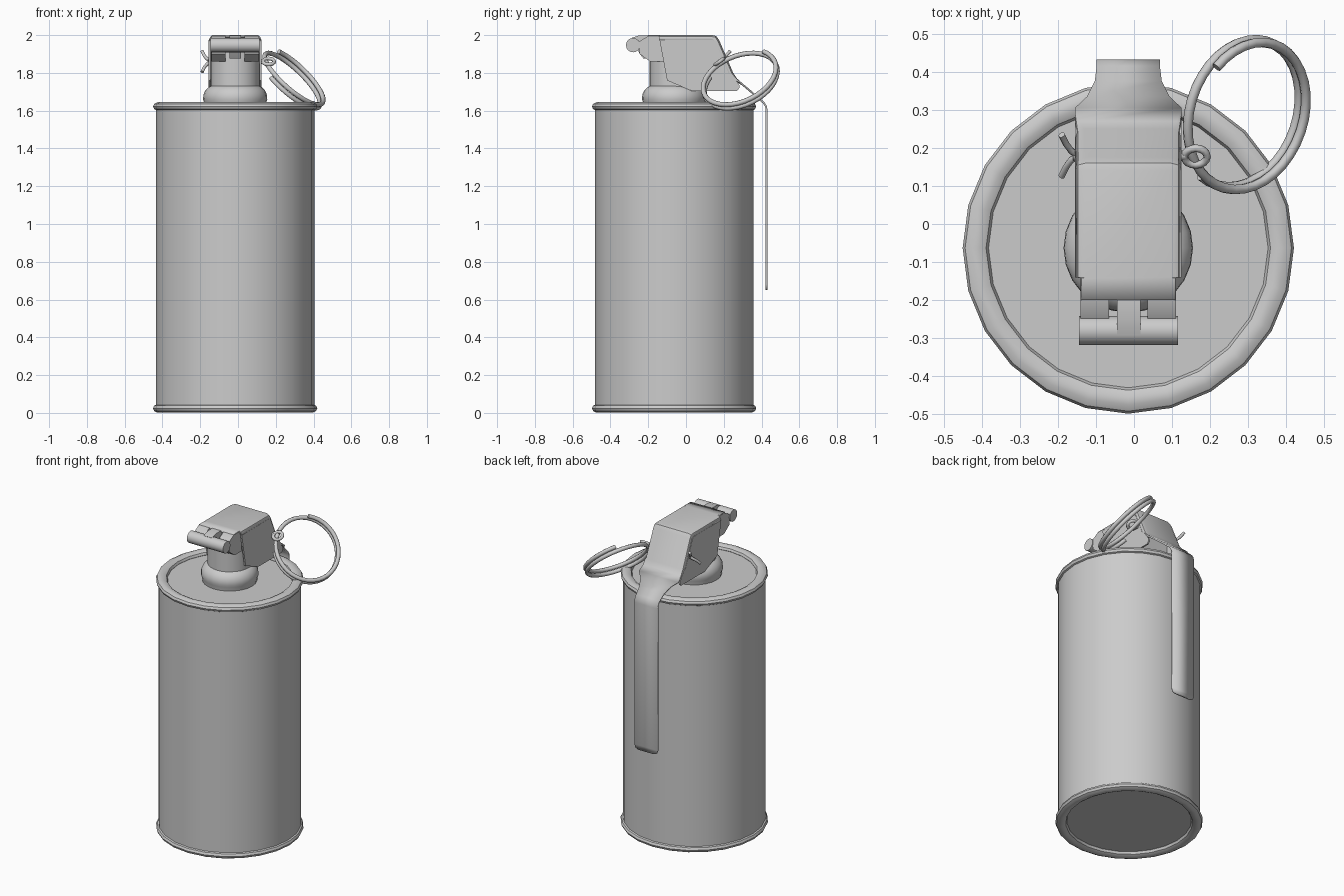
import bpy, bmesh, math
from mathutils import Vector

cube = bpy.data.objects.get("Cube")
if cube:
    bpy.data.objects.remove(cube, do_unlink=True)

metal = bpy.data.materials.new("grey_metal")
metal.use_nodes = True
metal.diffuse_color = (0.6, 0.6, 0.6, 1)
metal.node_tree.nodes["Principled BSDF"].inputs["Base Color"].default_value = (0.6, 0.6, 0.6, 1)

CX, CY = -0.015, -0.063   # axis of the canister


def finish(name, bm, angle=35):
    bmesh.ops.recalc_face_normals(bm, faces=bm.faces)
    mesh = bpy.data.meshes.new(name)
    bm.to_mesh(mesh)
    bm.free()
    mesh.materials.append(metal)
    ob = bpy.data.objects.new(name, mesh)
    bpy.context.collection.objects.link(ob)
    bpy.ops.object.select_all(action='DESELECT')
    ob.select_set(True)
    bpy.context.view_layer.objects.active = ob
    bpy.ops.object.shade_smooth_by_angle(angle=math.radians(angle))
    return ob


def skin(bm, rows, close_rows=False, close_cols=False):
    """Bridge equal rows of points with quads."""
    vs = [[bm.verts.new(p) for p in row] for row in rows]
    n, m = len(vs), len(vs[0])
    for i in range(n if close_rows else n - 1):
        for j in range(m if close_cols else m - 1):
            a, b = vs[i], vs[(i + 1) % n]
            k = (j + 1) % m
            bm.faces.new((a[j], a[k], b[k], b[j]))
    return vs


def lathe(name, profile, sides=24, loop=False, caps=True):
    bm = bmesh.new()
    rows = []
    for r, z in profile:
        rows.append([(CX + r * math.cos(math.tau * i / sides),
                      CY + r * math.sin(math.tau * i / sides), z) for i in range(sides)])
    vs = skin(bm, rows, close_rows=loop, close_cols=True)
    if caps and not loop:
        bm.faces.new(vs[0])
        bm.faces.new(vs[-1])
    return finish(name, bm)


def prism(name, outline, low, high, axis):
    """Extrude an outline along x (outline is y, z) or z (outline is x, y)."""
    bm = bmesh.new()
    put = (lambda p, t: (t, *p)) if axis == 'x' else (lambda p, t: (*p, t))
    vs = skin(bm, [[put(p, t) for p in outline] for t in (low, high)], close_cols=True)
    for row in vs:
        bm.faces.new(row)
    return finish(name, bm)


def tube(name, points, radius, closed=False, sides=8):
    bm = bmesh.new()
    pts = [Vector(p) for p in points]
    n = len(pts)
    rows, side = [], None
    for i, p in enumerate(pts):
        if closed:
            t = pts[(i + 1) % n] - pts[i - 1]
        else:
            t = pts[min(i + 1, n - 1)] - pts[max(i - 1, 0)]
        t.normalize()
        side = t.orthogonal() if side is None else side - t * side.dot(t)
        side.normalize()
        up = t.cross(side)
        rows.append([p + radius * (side * math.cos(math.tau * k / sides)
                                   + up * math.sin(math.tau * k / sides)) for k in range(sides)])
    vs = skin(bm, rows, close_rows=closed, close_cols=True)
    if not closed:
        bm.faces.new(vs[0])
        bm.faces.new(vs[-1])
    return finish(name, bm, 50)


# Canister with recessed ends, and its rolled rims
lathe("canister_body", [(0.37, 0.025), (0.42, 0.025), (0.42, 1.62), (0.37, 1.62)])
for name, z in (("bottom_rim", 0.024), ("top_rim", 1.622)):
    lathe(name, [(0.401 + 0.034 * math.cos(math.tau * k / 10),
                  z + 0.024 * math.sin(math.tau * k / 10)) for k in range(10)], loop=True)

# Fuse collar and rounded-front fuse head
lathe("fuse_collar", [(0.16, 1.61), (0.165, 1.645), (0.17, 1.66), (0.168, 1.685),
                      (0.158, 1.708), (0.14, 1.725), (0.12, 1.735)])
arc = [math.pi + math.pi * k / 14 for k in range(15)]
head = [(CX + 0.13 * math.cos(a), CY + 0.13 * math.sin(a)) for a in arc]
prism("fuse_head", head + [(0.115, 0.13), (-0.145, 0.13)], 1.705, 1.985, 'z')

# Hinge ears, hinge pin and lever tab
ear = [(-0.12, 1.86), (-0.19, 1.86), (-0.245, 1.9), (-0.25, 1.965), (-0.2, 1.995), (-0.12, 1.995)]
for name, x in (("right_hinge_ear", -0.14), ("left_hinge_ear", 0.035)):
    prism(name, ear, x, x + 0.075, 'x')
tube("hinge_pin", [(-0.145, -0.28, 1.947), (0.115, -0.28, 1.947)], 0.038, sides=16)
tab = [(-0.19, 1.998), (-0.25, 1.998), (-0.29, 1.985), (-0.25, 1.91), (-0.225, 1.875), (-0.19, 1.875)]
prism("lever_tab", tab, -0.045, 0.017, 'x')

# Lever sheet: wide rounded cover tapering into a long strap (y, z, half width, edge roll)
stations = [(-0.2, 2.0, 0.125, 0.005), (-0.142, 2.0, 0.125, 0.005), (-0.14, 2.0, 0.14, 0.028),
            (0.14, 2.0, 0.14, 0.028), (0.16, 1.995, 0.14, 0.028), (0.175, 1.975, 0.14, 0.028),
            (0.25, 1.8, 0.14, 0.025), (0.27, 1.77, 0.14, 0.012), (0.305, 1.74, 0.14, 0.0),
            (0.335, 1.715, 0.108, 0.0), (0.375, 1.68, 0.088, 0.0), (0.415, 1.645, 0.083, 0.0),
            (0.428, 1.625, 0.083, 0.0), (0.432, 1.6, 0.083, 0.0), (0.432, 0.68, 0.083, 0.0),
            (0.432, 0.658, 0.075, 0.0), (0.432, 0.65, 0.055, 0.0)]
rows = []
for i, (y, z, w, roll) in enumerate(stations):
    a, b = stations[max(i - 1, 0)], stations[min(i + 1, len(stations) - 1)]
    t = Vector((0, b[0] - a[0], b[1] - a[1])).normalized()
    inward = Vector((0, t.z, -t.y))
    half = [(w, roll), (w - 0.3 * roll, 0.3 * roll), (w - roll, 0)]
    cross = [(-x, d) for x, d in half] + [(x, d) for x, d in reversed(half)]
    rows.append([Vector((CX + x, y, z)) + inward * d for x, d in cross])
bm = bmesh.new()
skin(bm, rows)
bmesh.ops.remove_doubles(bm, verts=bm.verts, dist=0.0001)
bmesh.ops.dissolve_degenerate(bm, edges=bm.edges, dist=0.0001)
lever = finish("safety_lever", bm)
solid = lever.modifiers.new("sheet_thickness", 'SOLIDIFY')
solid.thickness = 0.01
if lever.data.polygons[len(lever.data.polygons) // 2].normal.y < 0:
    solid.offset = 1

# Side flanges of the lever
flange = [(-0.14, 1.974), (0.14, 1.974), (0.155, 1.965), (0.225, 1.8), (0.245, 1.79), (0.282, 1.735),
          (0.282, 1.72), (0.27, 1.705), (0.03, 1.705), (-0.1, 1.76)]
for name, x in (("right_lever_flange", CX - 0.14), ("left_lever_flange", CX + 0.13)):
    prism(name, flange, x, x + 0.01, 'x')

# Split pin: shaft, splayed legs and eye
PY, PZ = 0.18, 1.86
tube("pin_shaft", [(-0.16, PY, PZ), (0.135, PY, PZ)], 0.013)
for name, s in (("pin_leg_upper", 1), ("pin_leg_lower", -1)):
    tube(name, [(-0.145, PY, PZ), (-0.165, PY + 0.012 * s, PZ + 0.015 * s),
                (-0.178, PY + 0.03 * s, PZ + 0.03 * s), (-0.19, PY + 0.054 * s, PZ + 0.055 * s)], 0.009)
tube("pin_eye", [(0.162 + 0.03 * math.cos(a), 0.177 + 0.022 * math.sin(a), PZ + 0.016 * math.sin(a))
                 for a in (math.tau * k / 16 for k in range(16))], 0.01, closed=True)

# Pull ring: tilted split ring of overlapping wire
centre = Vector((0.292, 0.287, 1.765))
u, v = Vector((0.03, 0.195, 0.05)), Vector((0.148, 0, -0.132))
axis = u.cross(v).normalized()
start, turns, steps = math.radians(48), 1.72, 62
path = []
for k in range(steps + 1):
    f = k / steps
    a = -start + math.tau * turns * f
    path.append(centre + u * math.cos(a) + v * math.sin(a) + axis * (f - 0.5) * 0.045)
tube("pull_ring", path, 0.013)
